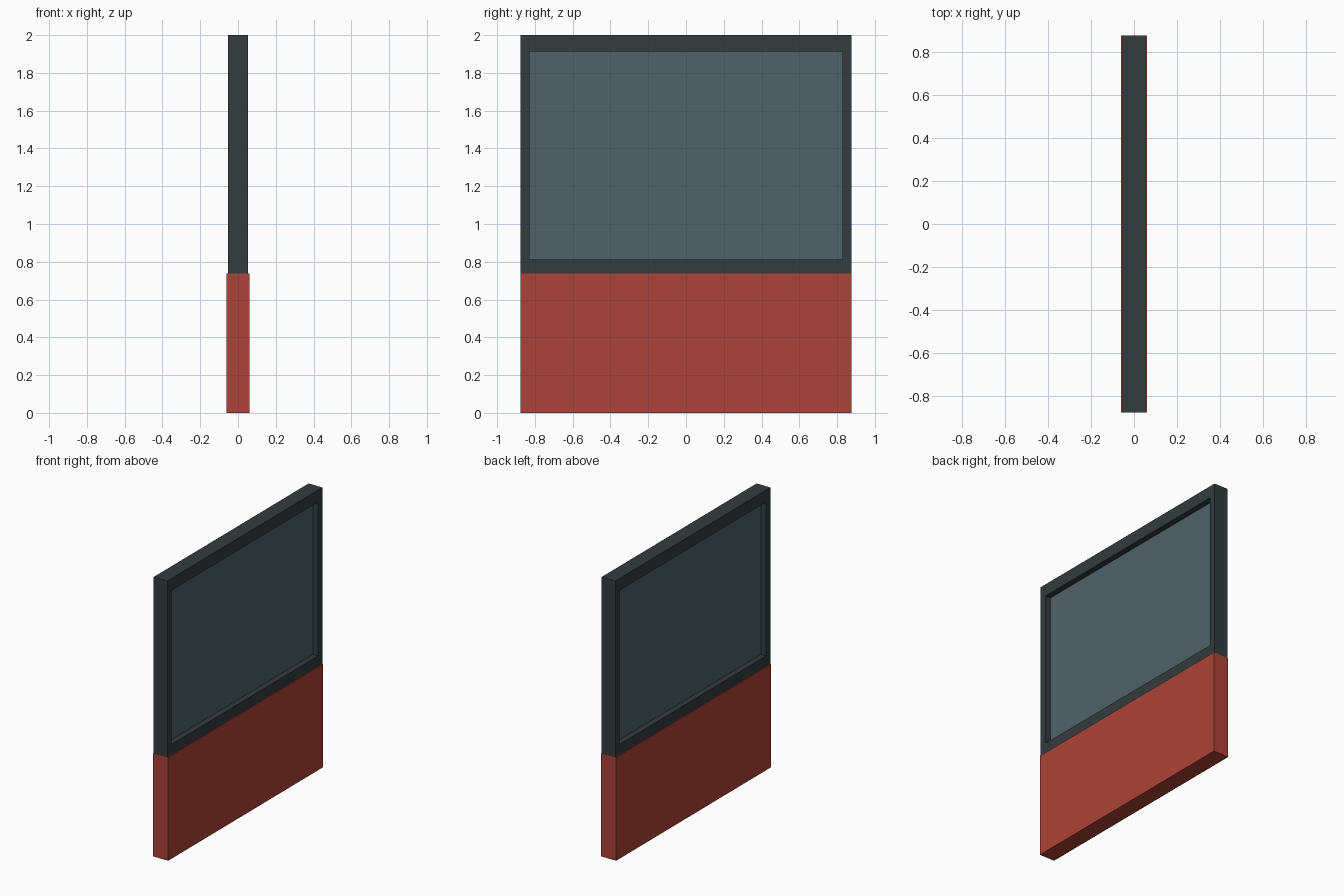
import bpy, bmesh

if "Cube" in bpy.data.objects:
    bpy.data.objects.remove(bpy.data.objects["Cube"])

HALF_Y = 0.876          # half width of the whole panel
SILL, TOP = 0.738, 2.0  # upper edge of the lower panel, overall height
OPEN_Y, OPEN_Z0, OPEN_Z1 = 0.828, 0.813, 1.914


def paint(obj, name, rgb):
    mat = bpy.data.materials.new(name)
    mat.diffuse_color = (*rgb, 1)
    mat.use_nodes = True
    mat.node_tree.nodes["Principled BSDF"].inputs["Base Color"].default_value = mat.diffuse_color
    obj.data.materials.append(mat)


def make_object(name, bm):
    bmesh.ops.recalc_face_normals(bm, faces=bm.faces[:])
    mesh = bpy.data.meshes.new(name)
    bm.to_mesh(mesh)
    bm.free()
    obj = bpy.data.objects.new(name, mesh)
    bpy.context.collection.objects.link(obj)
    return obj


def box(name, hx, hy, z0, z1):
    bm = bmesh.new()
    bmesh.ops.create_cube(bm, size=1)
    for v in bm.verts:
        v.co = (v.co.x * 2 * hx, v.co.y * 2 * hy, z0 + (v.co.z + 0.5) * (z1 - z0))
    return make_object(name, bm)


def rect_frame(name, hx, outer, inner):
    """Rectangular ring; outer and inner are (half y, z0, z1)."""
    bm = bmesh.new()
    loops = []
    for (hy, z0, z1), x in ((outer, hx), (inner, hx), (inner, -hx), (outer, -hx)):
        corners = ((-hy, z0), (hy, z0), (hy, z1), (-hy, z1))
        loops.append([bm.verts.new((x, y, z)) for y, z in corners])
    for i in range(4):
        a, b = loops[i], loops[(i + 1) % 4]
        for j in range(4):
            k = (j + 1) % 4
            bm.faces.new((a[j], a[k], b[k], b[j]))
    return make_object(name, bm)


# Solid lower panel
lower = box("lower_panel", 0.06, HALF_Y, 0, SILL)
paint(lower, "red_panel", (0.41, 0.055, 0.04))

# Window frame above it
frame = rect_frame("window_frame", 0.054, (HALF_Y, SILL, TOP), (OPEN_Y, OPEN_Z0, OPEN_Z1))
paint(frame, "dark_frame", (0.034, 0.045, 0.049))

# Recessed pane, filling the opening
pane = box("window_pane", 0.012, OPEN_Y, OPEN_Z0, OPEN_Z1)
paint(pane, "blue_grey_glass", (0.077, 0.122, 0.138))
